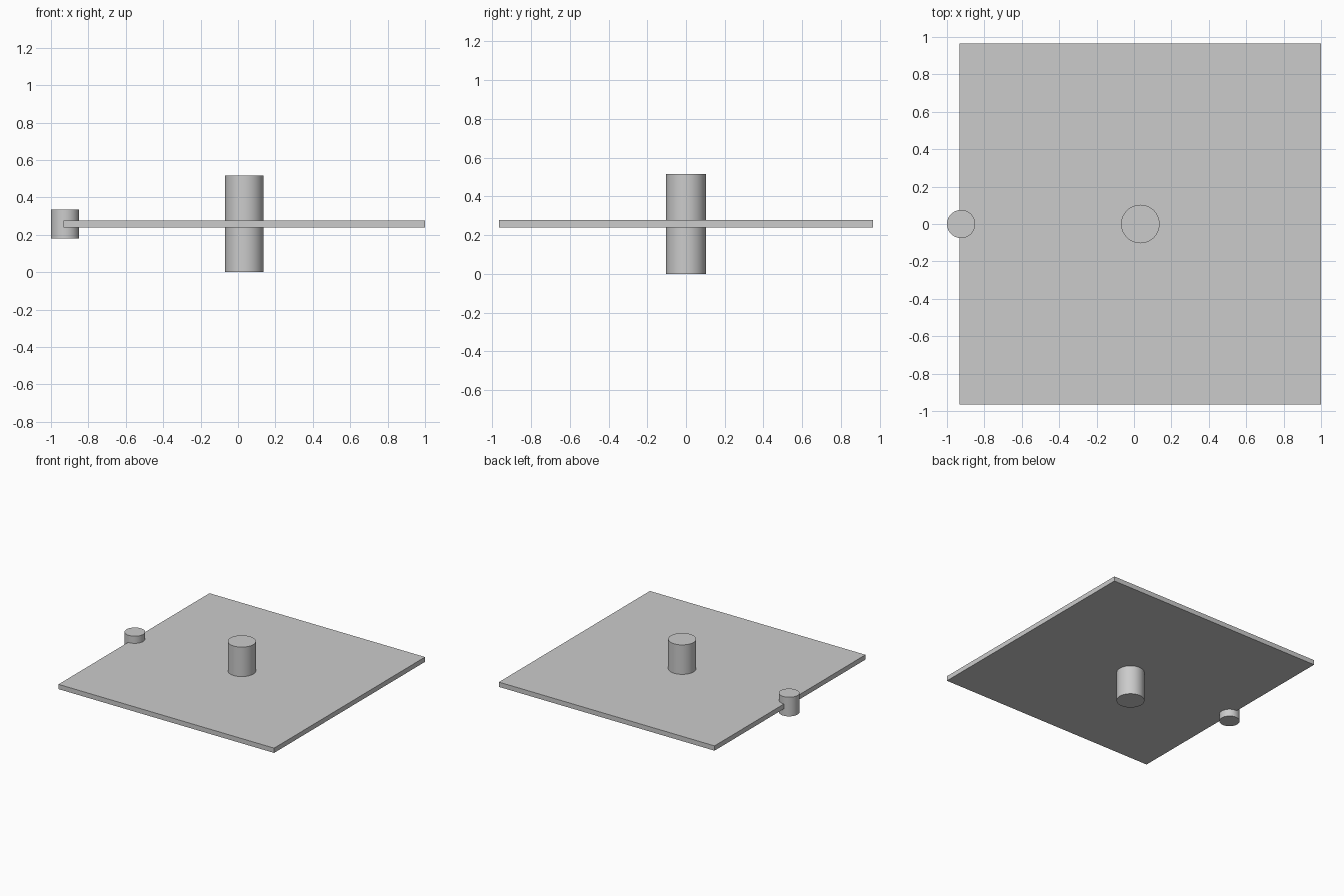
import bpy

if "Cube" in bpy.data.objects:
    bpy.data.objects.remove(bpy.data.objects["Cube"])

MID_Z = 0.258   # shared mid-height of all parts
AXIS_X = 0.034  # plate and shaft centre


def cylinder(name, x, radius, height):
    bpy.ops.mesh.primitive_cylinder_add(vertices=48, radius=radius, depth=height,
                                        location=(x, 0, MID_Z))
    ob = bpy.context.object
    ob.name = name
    bpy.ops.object.shade_smooth_by_angle()
    return ob


# Thin square plate
bpy.ops.mesh.primitive_cube_add(size=1, location=(AXIS_X, 0, MID_Z))
plate = bpy.context.object
plate.name = "square_plate"
plate.scale = (1.932, 1.932, 0.0387)
bpy.ops.object.transform_apply(location=False, rotation=False, scale=True)

# Central shaft through the plate, and a small peg straddling the left edge
cylinder("center_shaft", AXIS_X, 0.103, 0.516)
cylinder("edge_peg", -0.9245, 0.0755, 0.155)
